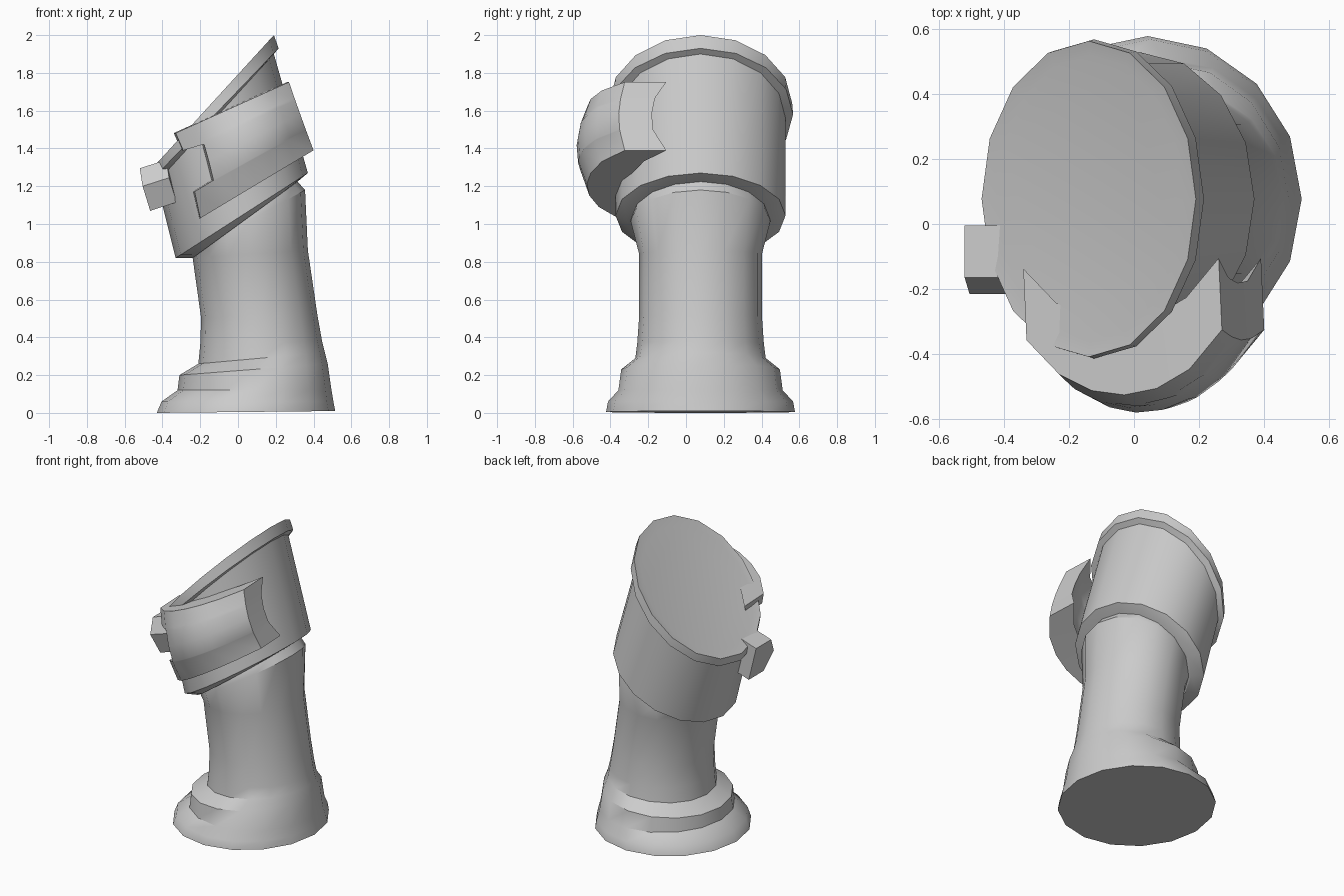
import bpy, bmesh
from math import sin, cos, pi, sqrt, radians

if "Cube" in bpy.data.objects:
    bpy.data.objects.remove(bpy.data.objects["Cube"])

SIDES = 16
Y_MID = 0.077


def finish(name, bm, angle=35):
    bmesh.ops.recalc_face_normals(bm, faces=bm.faces)
    me = bpy.data.meshes.new(name)
    bm.to_mesh(me)
    bm.free()
    ob = bpy.data.objects.new(name, me)
    bpy.context.collection.objects.link(ob)
    bpy.ops.object.select_all(action='DESELECT')
    ob.select_set(True)
    bpy.context.view_layer.objects.active = ob
    bpy.ops.object.shade_smooth_by_angle(angle=radians(angle))
    return ob


def skin(bm, rings):
    """Bridge equal-length closed rings and cap both ends."""
    vs = [[bm.verts.new(p) for p in r] for r in rings]
    n = len(vs[0])
    for a, b in zip(vs, vs[1:]):
        for i in range(n):
            j = (i + 1) % n
            bm.faces.new((a[i], a[j], b[j], b[i]))
    bm.faces.new(vs[0])
    bm.faces.new(vs[-1])


def tilted_loft(name, profile):
    """Each ring: left x, left z, right x, right z, half depth."""
    rings = []
    for lx, lz, rx, rz, hy in profile:
        ring = []
        for i in range(SIDES):
            a = 2 * pi * i / SIDES
            f = (1 + cos(a)) / 2
            ring.append((lx + (rx - lx) * f, Y_MID + hy * sin(a), lz + (rz - lz) * f))
        rings.append(ring)
    bm = bmesh.new()
    skin(bm, rings)
    return finish(name, bm)


# Leaning column with stepped foot
tilted_loft("column", [
    (-.43, 0, .515, .01, .50), (-.405, .06, .505, .06, .49),
    (-.32, .12, .495, .12, .435), (-.31, .20, .475, .26, .42),
    (-.21, .26, .46, .32, .345), (-.20, .36, .445, .38, .335),
    (-.195, .50, .42, .52, .325), (-.24, .82, .37, .86, .325),
    (-.25, .85, .355, 1.18, .37), (-.22, .88, .31, 1.23, .36)])

# Tilted head with collar, slanted rim and shallow dish
tilted_loft("head", [
    (-.24, .82, .31, 1.22, .39), (-.33, .82, .37, 1.27, .45),
    (-.43, 1.22, .19, 1.90, .45), (-.46, 1.23, .215, 1.93, .49),
    (-.468, 1.28, .19, 2.0, .485), (-.42, 1.32, .15, 1.945, .44)])

# Curved guard plate on the front, notched at its left end
ROWS = [(0, -.33), (.21, -.29), (.25, -.18), (.45, -.155), (.68, -.13), (.69, -.23), (1, -.20)]
COLS = 7
rings = []
for t, left in ROWS:
    right = .27 + .13 * t
    centre = -.04 + .13 * t
    depth = .475 + .055 * sin(pi * t)
    thick = .175 + .045 * abs(2 * t - 1) ** 3
    outer, inner = [], []
    for i in range(COLS):
        x = left + (right - left) * i / (COLS - 1)
        y = -.05 - depth * sqrt(max(0, 1 - ((x - centre) / .38) ** 2))
        z = (1.63 + .45 * x) * (1 - t) + (1.15 + .6 * x) * t
        outer.append((x, y, z))
        inner.append((x - .01, y + thick, z))
    rings.append(outer + inner[::-1])
bm = bmesh.new()
skin(bm, rings)
# Split the end caps into clean quads
caps = [f for f in bm.faces if len(f.verts) > 4]
bmesh.ops.triangulate(bm, faces=caps)
finish("front_guard", bm)

# Small lug on the low side of the rim
bm = bmesh.new()
lug = []
for dx, dz in ((0, 0), (.14, .045)):
    lug.append([(-.52 + dx, -.005, 1.295 + dz), (-.52 + dx, -.165, 1.295 + dz),
                (-.505 + dx, -.215, 1.20 + dz), (-.465 + dx, -.165, 1.07 + dz),
                (-.465 + dx, -.005, 1.07 + dz)])
skin(bm, lug)
finish("side_lug", bm, 20)
